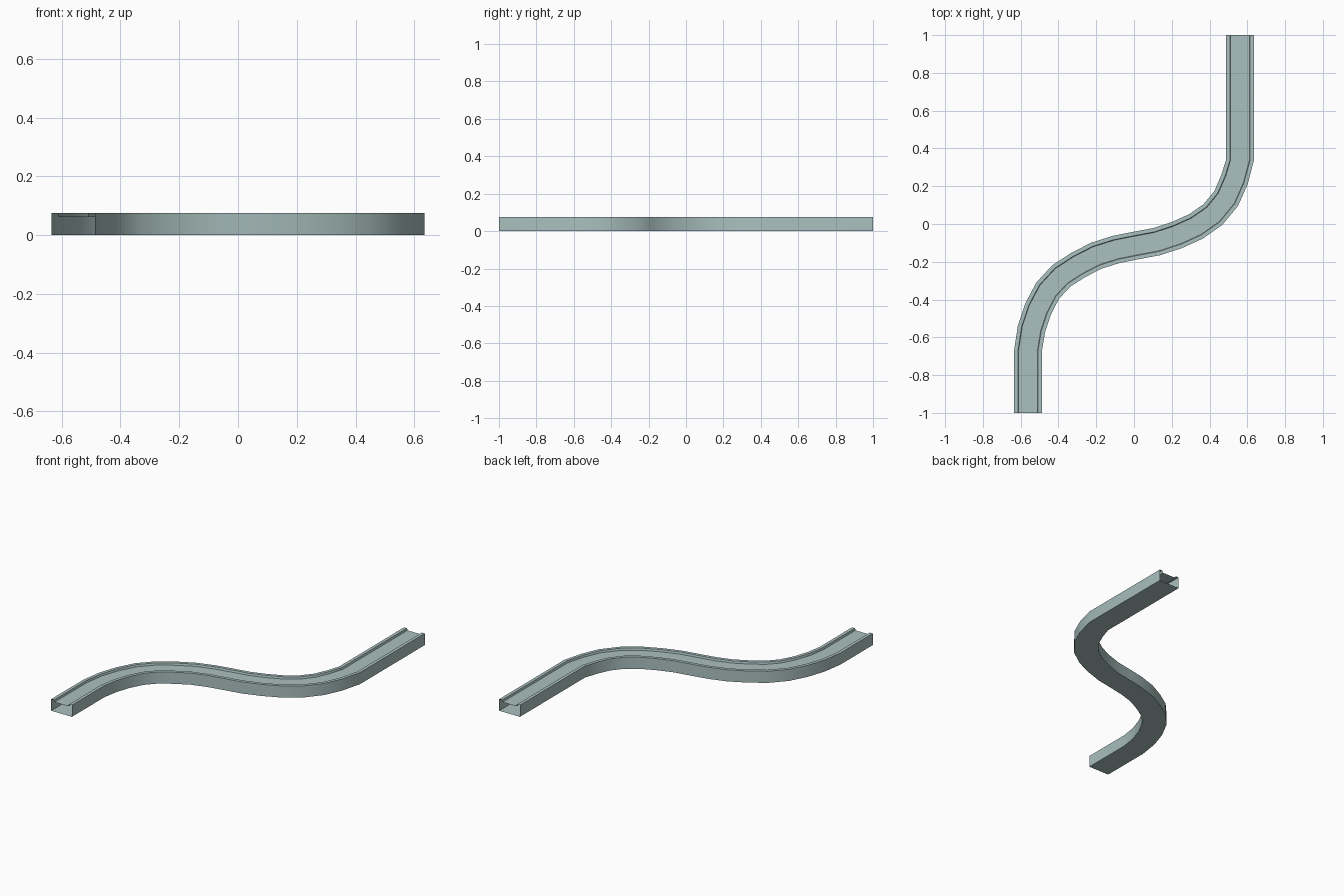
import bpy, bmesh, math
from mathutils import Vector

if "Cube" in bpy.data.objects:
    bpy.data.objects.remove(bpy.data.objects["Cube"])

# One flat grey-teal colour
mat = bpy.data.materials.new("grey teal")
mat.diffuse_color = (0.40, 0.53, 0.52, 1)
mat.use_nodes = True
mat.node_tree.nodes["Principled BSDF"].inputs["Base Color"].default_value = mat.diffuse_color

# Centre line of the S-bend, front to back
path = [Vector(p) for p in [
    (-.561, -1), (-.561, -.67), (-.543, -.555), (-.508, -.45), (-.457, -.353),
    (-.385, -.275), (-.297, -.218), (-.2, -.168), (-.095, -.135), (.005, -.115),
    (.122, -.093), (.228, -.058), (.328, -.013), (.418, .05), (.488, .135),
    (.532, .235), (.561, .338), (.561, 1)]]

# Hollow cross-section: (sideways offset, height), shallow trough between two lips
W, H, LIP, FLOOR = .074, .075, .053, .062
profile = [(-W, 0), (-W, H), (-LIP, H), (-LIP + .003, FLOOR),
           (LIP - .003, FLOOR), (LIP, H), (W, H), (W, 0)]


def side_vector(i):
    """Horizontal direction pointing right of the path."""
    if i in (0, 1, len(path) - 2, len(path) - 1):
        return Vector((1, 0))
    a = (path[i] - path[i - 1]).normalized()
    b = (path[i + 1] - path[i]).normalized()
    t = (a + b).normalized()
    return Vector((t.y, -t.x))


# Sweep the section along the path, leaving both ends open
bm = bmesh.new()
rings = []
for i, c in enumerate(path):
    s = side_vector(i)
    rings.append([bm.verts.new((c.x + s.x * o, c.y + s.y * o, z)) for o, z in profile])
n = len(profile)
for r0, r1 in zip(rings, rings[1:]):
    for j in range(n):
        k = (j + 1) % n
        bm.faces.new((r0[j], r1[j], r1[k], r0[k]))
bm.normal_update()
# Outward normals: the underside must face down
under = [f for f in bm.faces if all(v.co.z < .001 for v in f.verts)]
if under[0].normal.z > 0:
    bmesh.ops.reverse_faces(bm, faces=bm.faces[:])

mesh = bpy.data.meshes.new("curved_track")
bm.to_mesh(mesh)
bm.free()
mesh.materials.append(mat)
track = bpy.data.objects.new("curved_track", mesh)
bpy.context.collection.objects.link(track)
bpy.context.view_layer.objects.active = track
track.select_set(True)
bpy.ops.object.shade_smooth_by_angle(angle=math.radians(30))
